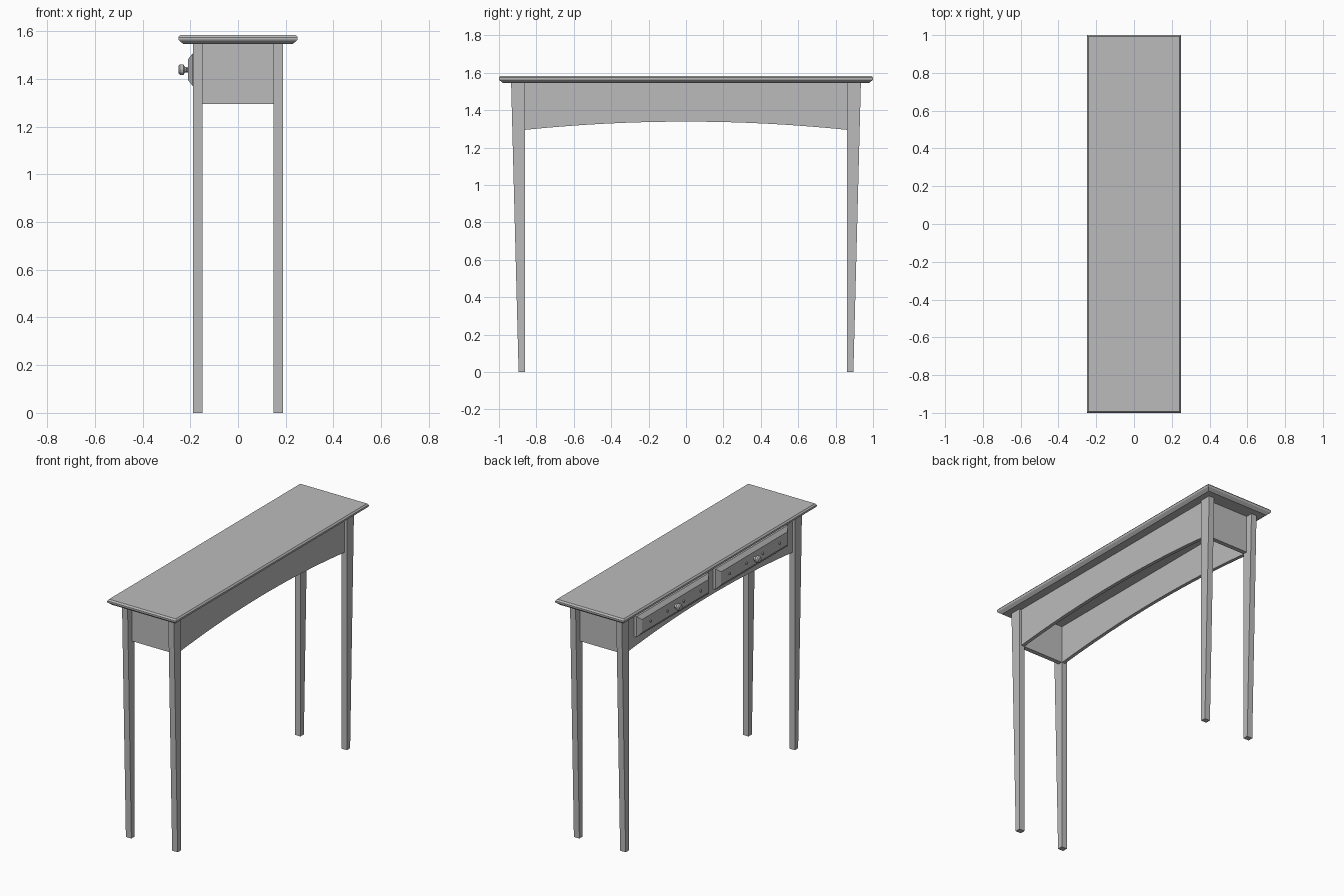
import bpy, bmesh, math
from mathutils import Matrix

cube = bpy.data.objects.get("Cube")
if cube:
    bpy.data.objects.remove(cube)

grey = bpy.data.materials.new("plain_grey")
grey.use_nodes = True
grey.diffuse_color = (0.5, 0.5, 0.5, 1)
grey.node_tree.nodes["Principled BSDF"].inputs["Base Color"].default_value = (0.5, 0.5, 0.5, 1)

TOP_Z, APRON_Z = 1.545, 1.295     # underside of the top, lower edge of the aprons
LEG_IN_Y, LEG_IN_X = 0.86, 0.148  # inner faces of the legs


def finish(name, bm):
    bmesh.ops.recalc_face_normals(bm, faces=bm.faces)
    mesh = bpy.data.meshes.new(name)
    bm.to_mesh(mesh)
    bm.free()
    mesh.materials.append(grey)
    obj = bpy.data.objects.new(name, mesh)
    bpy.context.collection.objects.link(obj)
    return obj


def loft(name, rings):
    """Skin a stack of rings with equal point counts and cap both ends."""
    bm = bmesh.new()
    loops = [[bm.verts.new(p) for p in ring] for ring in rings]
    n = len(loops[0])
    for a, b in zip(loops, loops[1:]):
        for i in range(n):
            j = (i + 1) % n
            bm.faces.new((a[i], a[j], b[j], b[i]))
    bm.faces.new(loops[0])
    bm.faces.new(loops[-1])
    return finish(name, bm)


def rect_z(x0, x1, y0, y1, z):
    return [(x0, y0, z), (x1, y0, z), (x1, y1, z), (x0, y1, z)]


def rect_x(x, y0, y1, z0, z1):
    return [(x, y0, z0), (x, y1, z0), (x, y1, z1), (x, y0, z1)]


def circle_x(x, y, z, r, n):
    return [(x, y + r * math.cos(math.tau * i / n), z + r * math.sin(math.tau * i / n))
            for i in range(n)]


# Table top with a moulded edge, given as (inset, height)
edge = [(0.022, TOP_Z), (0.002, 1.561), (0, 1.566), (0, 1.574), (0.008, 1.584)]
loft("table_top", [rect_z(d - 0.25, 0.25 - d, d - 1, 1 - d, z) for d, z in edge])

# Legs: straight inside, tapering on the end faces
for sx, side in ((1, "left"), (-1, "right")):
    for sy, end in ((1, "back"), (-1, "front")):
        loft(f"{end}_{side}_leg",
             [rect_z(sx * LEG_IN_X, sx * 0.188, sy * LEG_IN_Y, sy * y, z)
              for y, z in ((0.895, 0), (0.935, TOP_Z))])

# Long aprons with an arched lower edge
STEPS = 20
ys = [LEG_IN_Y * (2 * i / STEPS - 1) for i in range(STEPS + 1)]
arch = [(y, APRON_Z + 0.044 * (1 - (y / LEG_IN_Y) ** 2)) for y in ys]
profile = arch + [(LEG_IN_Y, TOP_Z), (-LEG_IN_Y, TOP_Z)]
for s, side in ((1, "left"), (-1, "right")):
    loft(f"{side}_apron", [[(s * x, y, z) for y, z in profile] for x in (0.15, 0.173)])

# Short aprons at the ends, set back from the leg faces
for s, end in ((1, "back"), (-1, "front")):
    loft(f"{end}_apron", [rect_z(-LEG_IN_X, LEG_IN_X, s * LEG_IN_Y, s * 0.89, z)
                          for z in (APRON_Z, TOP_Z)])

# Drawers: bevelled front, turned knob and a row of small pegs
KNOB_Z = 1.438
for s, end in ((1, "back"), (-1, "front")):
    yc = s * 0.41
    fronts = [(-0.17, 0.375, 0.068), (-0.19, 0.375, 0.068), (-0.21, 0.345, 0.043)]
    loft(f"{end}_drawer_front",
         [rect_x(x, yc - hy, yc + hy, KNOB_Z - hz, KNOB_Z + hz) for x, hy, hz in fronts])
    knob = [(-0.208, 0.012), (-0.222, 0.012), (-0.229, 0.022), (-0.243, 0.022), (-0.25, 0.015)]
    loft(f"{end}_drawer_knob", [circle_x(x, yc, KNOB_Z, r, 12) for x, r in knob])
    for k, dy in enumerate((-0.26, -0.085, 0.085, 0.26)):
        loft(f"{end}_drawer_peg_{k + 1}",
             [circle_x(x, yc + dy, KNOB_Z, 0.008, 8) for x in (-0.208, -0.217)])
